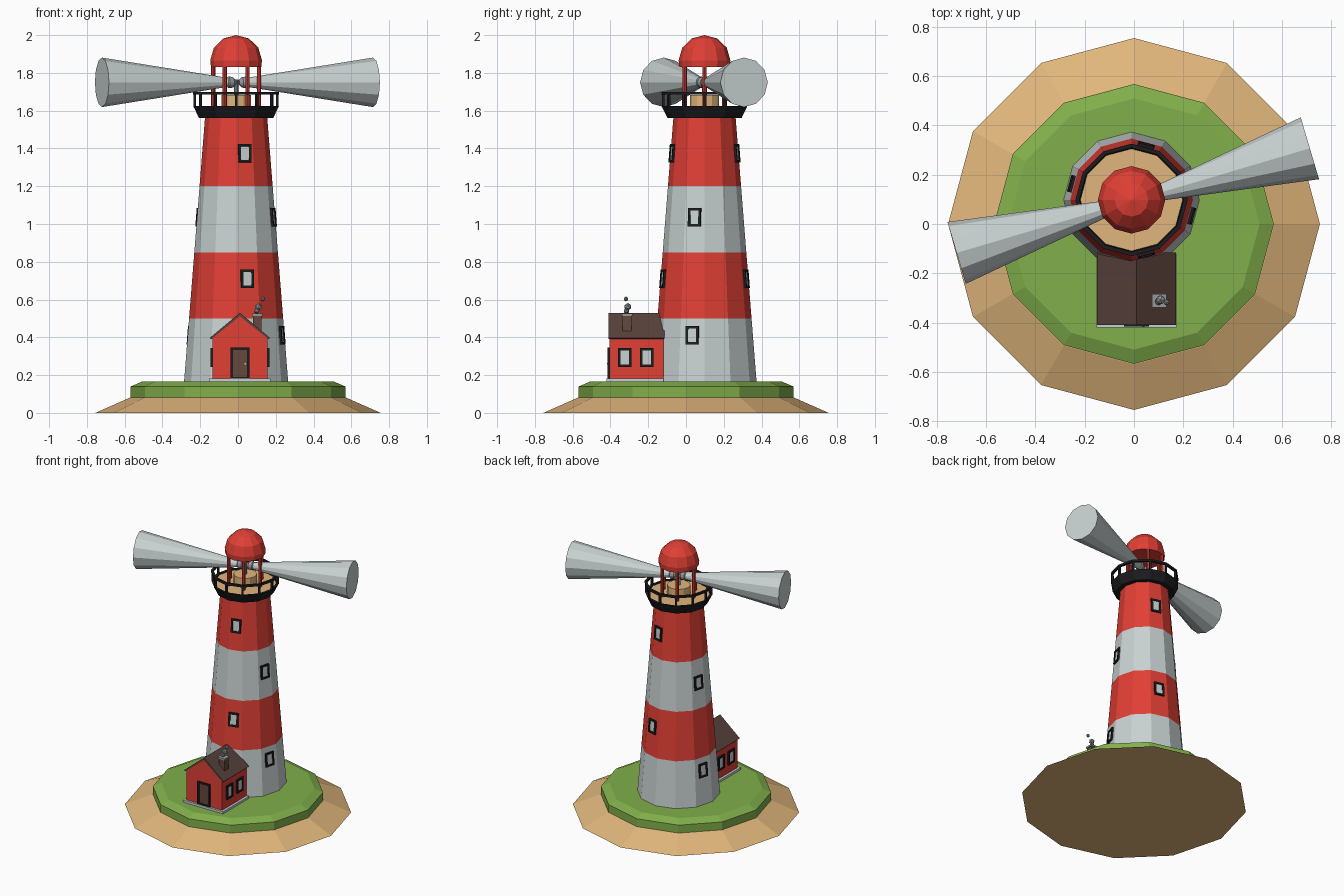
import bpy, bmesh
from math import pi, sin, cos, radians, atan2
from mathutils import Matrix, Vector

if "Cube" in bpy.data.objects:
    bpy.data.objects.remove(bpy.data.objects["Cube"])


def material(name, rgb):
    m = bpy.data.materials.new(name)
    m.diffuse_color = (*rgb, 1)
    m.use_nodes = True
    m.node_tree.nodes["Principled BSDF"].inputs["Base Color"].default_value = m.diffuse_color
    return m


RED = material("red", (0.75, 0.05, 0.035))
PALE = material("pale_grey", (0.58, 0.64, 0.64))
BLACK = material("black", (0.012, 0.012, 0.014))
SAND = material("sand", (0.75, 0.47, 0.2))
GRASS = material("grass", (0.22, 0.43, 0.07))
BROWN = material("brown", (0.13, 0.065, 0.045))
ROOF = material("roof", (0.1, 0.055, 0.045))
GREY = material("grey", (0.3, 0.32, 0.33))

T = Matrix.Translation
TOWER = Vector((-0.01, 0.098, 0))


def finish(name, bm, mat):
    bmesh.ops.recalc_face_normals(bm, faces=bm.faces)
    me = bpy.data.meshes.new(name)
    bm.to_mesh(me)
    bm.free()
    ob = bpy.data.objects.new(name, me)
    me.materials.append(mat)
    bpy.context.collection.objects.link(ob)
    return ob


def lathe(name, profile, mat, matrix=Matrix(), n=12, closed=False):
    """Turn (radius, z) points round the z axis; open ends are capped."""
    bm = bmesh.new()
    rings = []
    for r, z in profile:
        if r == 0:
            rings.append([bm.verts.new((0, 0, z))] * n)
        else:
            rings.append([bm.verts.new((r * cos(2 * pi * i / n), r * sin(2 * pi * i / n), z))
                          for i in range(n)])
    pairs = list(zip(rings, rings[1:]))
    if closed:
        pairs.append((rings[-1], rings[0]))
    for a, b in pairs:
        for i in range(n):
            j = (i + 1) % n
            bm.faces.new(list(dict.fromkeys((a[i], a[j], b[j], b[i]))))
    if not closed:
        for ring in (rings[0], rings[-1]):
            if len(set(ring)) == n:
                bm.faces.new(ring)
    bm.transform(matrix)
    return finish(name, bm, mat)


def boxes(name, items, mat, matrix=Matrix()):
    """One object from several (centre, size) boxes."""
    bm = bmesh.new()
    for c, s in items:
        bmesh.ops.create_cube(bm, size=1, matrix=matrix @ T(c) @ Matrix.Diagonal((*s, 1)))
    return finish(name, bm, mat)


def extrude_y(name, pts, y0, y1, mat):
    """Extrude an (x, z) outline along y."""
    bm = bmesh.new()
    face = bm.faces.new([bm.verts.new((x, y0, z)) for x, z in pts])
    new = bmesh.ops.extrude_face_region(bm, geom=[face])["geom"]
    bmesh.ops.translate(bm, vec=(0, y1 - y0, 0),
                        verts=[v for v in new if isinstance(v, bmesh.types.BMVert)])
    return finish(name, bm, mat)


def framed(name, matrix, w, h, pane_mat, t=0.013, d=0.022):
    """Frame and pane lying in local xz, facing -y."""
    boxes(name + "_frame", [((s * (w - t) / 2, 0, 0), (t, d, h)) for s in (-1, 1)]
          + [((0, 0, s * (h - t) / 2), (w, d, t)) for s in (-1, 1)], BLACK, matrix)
    boxes(name + "_pane", [((0, 0, 0), (w - t, d * 0.5, h - t))], pane_mat, matrix)


# Island
lathe("sand_base", [(0.755, 0), (0.57, 0.082)], SAND)
lathe("grass_mound", [(0.568, 0.08), (0.568, 0.14), (0.51, 0.165)], GRASS)

# Tower bands
Z0, Z1, R0, R1 = 0.16, 1.56, 0.276, 0.165


def tower_r(z):
    return R0 + (R1 - R0) * (z - Z0) / (Z1 - Z0)


levels = [Z0, 0.5, 0.85, 1.2, Z1]
for i, (a, b) in enumerate(zip(levels, levels[1:])):
    lathe(f"tower_band_{i}", [(tower_r(a), a), (tower_r(b), b)], (PALE, RED)[i % 2], T(TOWER))

# Tower windows, each at the middle of a wall face
lean = atan2(R0 - R1, Z1 - Z0)
for z, angles in ((0.41, (-15, 165)), (0.71, (-75, 75)), (1.035, (-15, 165)), (1.375, (-75, 75))):
    for a in angles:
        m = (T(TOWER + Vector((0, 0, z))) @ Matrix.Rotation(radians(a + 90), 4, 'Z')
             @ T((0, -tower_r(z) * cos(pi / 12), 0)) @ Matrix.Rotation(-lean, 4, 'X'))
        framed(f"tower_window_{a}_{z}", m, 0.07, 0.098, PALE)

# Gallery: black dish, floor, railing
lathe("gallery_dish", [(0.16, 1.56), (0.196, 1.56), (0.227, 1.625), (0.21, 1.625), (0.205, 1.6),
                       (0.16, 1.6)], BLACK, T(TOWER), closed=True)
lathe("gallery_floor", [(0.2075, 1.59), (0.2075, 1.618)], SAND, T(TOWER))
lathe("gallery_rail", [(0.212, 1.685), (0.228, 1.685), (0.228, 1.7), (0.212, 1.7)],
      BLACK, T(TOWER), closed=True)
for i in range(12):
    a = i * pi / 6
    p = TOWER + Vector((0.218 * cos(a), 0.218 * sin(a), 0))
    boxes(f"rail_post_{i}", [((0, 0, 1.655), (0.013, 0.013, 0.075))], BLACK,
          T(p) @ Matrix.Rotation(a, 4, 'Z'))

# Lantern: posts and dome
for i in range(6):
    a = i * pi / 3
    p = TOWER + Vector((0.121 * cos(a), 0.121 * sin(a), 0))
    lathe(f"lantern_post_{i}", [(0.011, 1.615), (0.011, 1.84)], RED, T(p), 8)
lathe("dome", [(0.133, 1.83), (0.137, 1.866), (0.118, 1.933), (0.068, 1.982), (0, 2.0)],
      RED, T(TOWER))

# Lamp with two light beams
lathe("lamp_base", [(0.078, 1.615), (0.078, 1.682)], SAND, T(TOWER))
lathe("lamp_column", [(0.012, 1.68), (0.012, 1.765)], GREY, T(TOWER), 8)
for side in (0, 1):
    m = (T((-0.003, 0.095, 1.75)) @ Matrix.Rotation(radians(16.5) + side * pi, 4, 'Z')
         @ Matrix.Rotation(pi / 2, 4, 'Y'))
    lathe(f"lamp_head_{side}", [(0.012, 0.008), (0.028, 0.025), (0.031, 0.05), (0.024, 0.056)],
          GREY, m)
    lathe(f"light_beam_{side}", [(0.024, 0.054), (0.131, 0.748)], PALE, m)

# House
CX = 0.01
boxes("house_plinth", [((CX, -0.27, 0.17), (0.325, 0.3, 0.022))], PALE)
extrude_y("house_walls", [(CX - 0.145, 0.178), (CX + 0.145, 0.178), (CX + 0.145, 0.4),
                          (CX, 0.515), (CX - 0.145, 0.4)], -0.405, -0.12, RED)
extrude_y("house_roof", [(CX - 0.16, 0.397), (CX, 0.53), (CX + 0.16, 0.397),
                         (CX + 0.152, 0.39), (CX, 0.512), (CX - 0.152, 0.39)],
          -0.41, -0.115, ROOF)
framed("door", T((CX, -0.405, 0.262)), 0.1, 0.168, BROWN)
boxes("door_handle", [((CX + 0.028, -0.413, 0.26), (0.008, 0.01, 0.008))], PALE)
for s in (-1, 1):
    for y in (-0.325, -0.207):
        m = T((CX + s * 0.145, y, 0.293)) @ Matrix.Rotation(pi / 2, 4, 'Z')
        framed(f"house_window_{s}_{y}", m, 0.072, 0.1, PALE)

# Chimney and smoke
boxes("chimney", [((0.102, -0.312, 0.465), (0.046, 0.046, 0.115))], BROWN)
boxes("chimney_cap", [((0.102, -0.312, 0.52), (0.058, 0.056, 0.012))], GREY)
for i, (x, y, z, r) in enumerate([(0.1, -0.315, 0.54, 0.016), (0.108, -0.308, 0.562, 0.02),
                                  (0.132, -0.318, 0.603, 0.013)]):
    bm = bmesh.new()
    bmesh.ops.create_icosphere(bm, subdivisions=1, radius=r, matrix=T((x, y, z)))
    finish(f"smoke_puff_{i}", bm, GREY)
